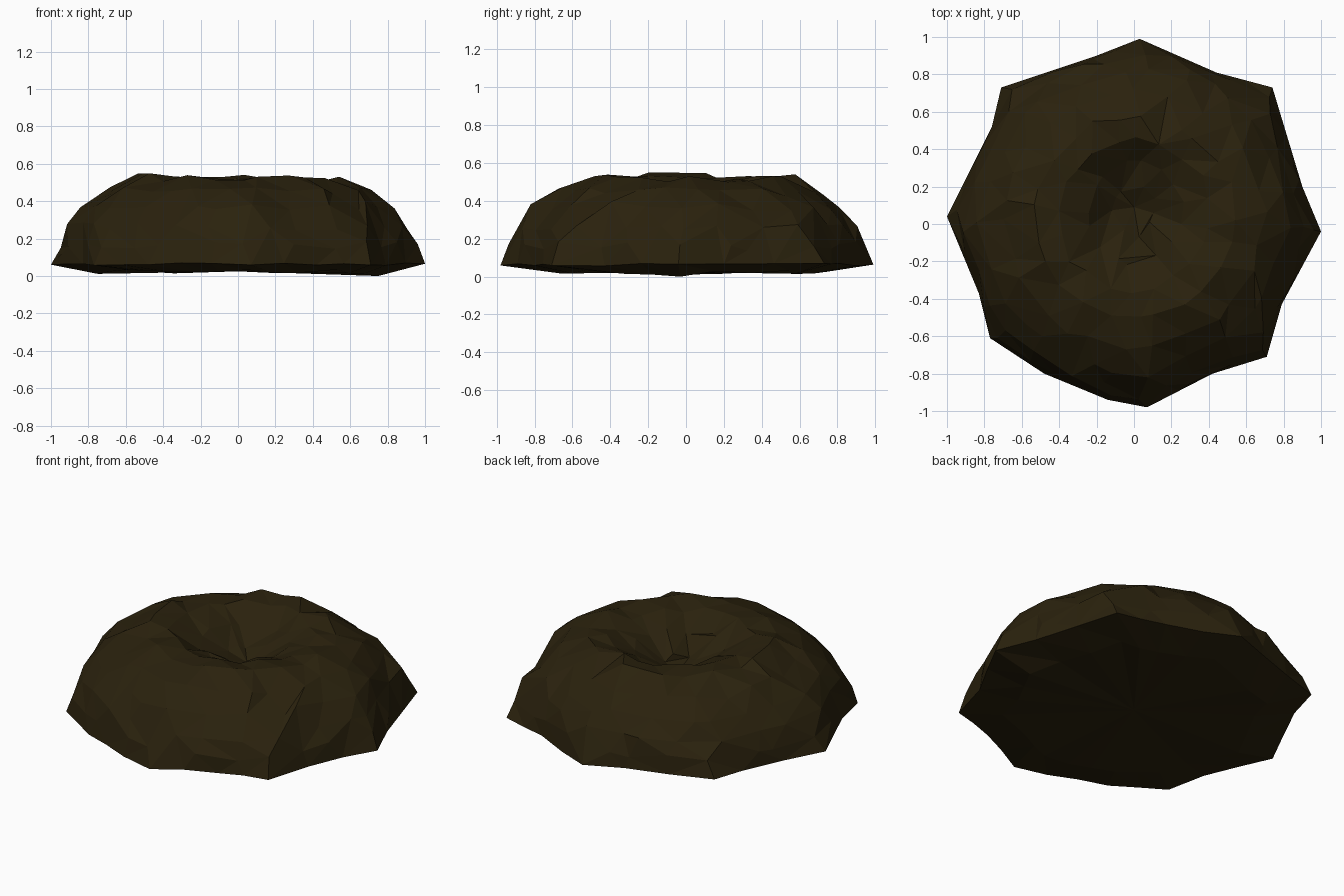
import bpy, bmesh, random
from math import sin, cos, pi, atan2, hypot
from mathutils import Vector
from mathutils.geometry import delaunay_2d_cdt

if "Cube" in bpy.data.objects:
    bpy.data.objects.remove(bpy.data.objects["Cube"])

random.seed(5)

# Footprint of the mound, counter-clockwise
CORNERS = [(1, -.04), (.9, .2), (.74, .73), (.44, .81), (.03, .99), (-.2, .9),
           (-.71, .73), (-.76, .52), (-1, .04), (-.83, -.37), (-.77, -.61),
           (-.48, -.8), (-.14, -.94), (.07, -.98), (.42, -.8), (.71, -.71),
           (.79, -.43)]
# Radial section from crater centre to foot: (radius, height)
SECTION = [(0, .28), (.13, .36), (.27, .44), (.42, .51), (.56, .525),
           (.72, .46), (.845, .375), (.93, .27), (.975, .16), (1, .06)]
# Points scattered on each ring of the section
COUNTS = [1, 9, 15, 20, 23, 26, 26, 26, 26]
CRATER_SHIFT = .09

# Split long footprint edges
outline = []
for i, a in enumerate(CORNERS):
    b = CORNERS[(i + 1) % len(CORNERS)]
    outline.append(a)
    if hypot(b[0] - a[0], b[1] - a[1]) > .3:
        outline.append(((a[0] + b[0]) / 2, (a[1] + b[1]) / 2))


def foot_radius(ang):
    """Distance from the centre to the footprint in a direction."""
    d = Vector((cos(ang), sin(ang)))
    for i, p in enumerate(outline):
        a, b = Vector(p), Vector(outline[(i + 1) % len(outline)])
        c1, c2 = a.cross(d), d.cross(b)
        if c1 >= 0 and c2 >= 0 and a.dot(d) > 0:
            return a.lerp(b, c1 / max(c1 + c2, 1e-6)).length
    return .95


# Upper surface: points on a round parameter disc, mapped to the mound
disc, pos = [], []
for p in outline:
    ang = atan2(p[1], p[0])
    disc.append(Vector((cos(ang), sin(ang))))
    pos.append(Vector((p[0], p[1], .063 + random.uniform(-.006, .008))))
last = len(SECTION) - 1
for k, n in enumerate(COUNTS):
    u = k / last
    r, z = SECTION[k]
    start = random.random()
    for j in range(n):
        ang = 2 * pi * (j + start + random.uniform(-.35, .35)) / n
        v = max(0, u + random.uniform(-.035, .035)) if k else 0
        disc.append(Vector((v * cos(ang), v * sin(ang))))
        w = u ** 2
        R = r * (.97 * (1 - w) + foot_radius(ang) * w)
        jit = .022 if k < 8 else .008
        R += random.uniform(-jit, jit) if k else 0
        h = z + random.uniform(-.025, .025)
        # the shoulder is lower at the back
        if k in (5, 6):
            h -= .03 * max(0, sin(ang))
        pos.append(Vector((R * cos(ang), R * sin(ang) + CRATER_SHIFT * (1 - u) ** 1.5, h)))

_, _, faces, orig, _, _ = delaunay_2d_cdt(disc, [], [], 0, 1e-6)
bm = bmesh.new()
verts = [bm.verts.new(pos[o[0]]) for o in orig]
for f in faces:
    bm.faces.new([verts[i] for i in f])

# Slightly bulging underside
index = {o[0]: v for o, v in zip(orig, verts)}
rim = [index[i] for i in range(len(outline))]
inner = [bm.verts.new((v.co.x * .75, v.co.y * .75, random.uniform(.01, .035)))
         for v in rim]
inner[0].co.z = 0
mid = bm.verts.new((0, 0, .025))
for i in range(len(rim)):
    j = (i + 1) % len(rim)
    bm.faces.new((rim[i], inner[i], inner[j]))
    bm.faces.new((rim[i], inner[j], rim[j]))
    bm.faces.new((inner[i], mid, inner[j]))
bmesh.ops.recalc_face_normals(bm, faces=bm.faces)

mesh = bpy.data.meshes.new("cratered_mound")
bm.to_mesh(mesh)
bm.free()
mound = bpy.data.objects.new("cratered_mound", mesh)
bpy.context.collection.objects.link(mound)

# Dark earth colour
mat = bpy.data.materials.new("dark_earth")
mat.diffuse_color = (.023, .0155, .004, 1)
mat.use_nodes = True
mat.node_tree.nodes["Principled BSDF"].inputs["Base Color"].default_value = mat.diffuse_color
mesh.materials.append(mat)
